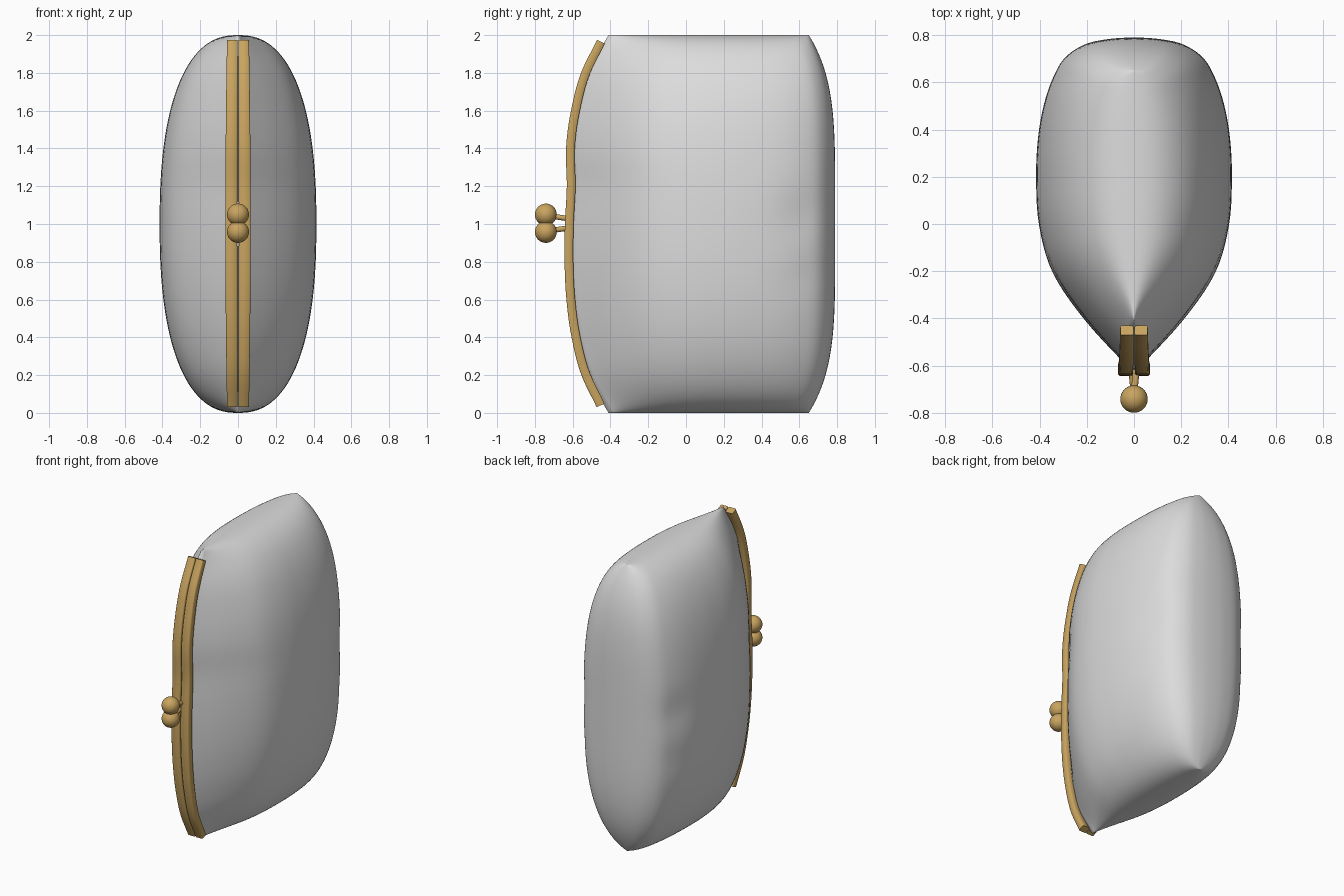
import bpy, bmesh, math
from mathutils import Vector

if "Cube" in bpy.data.objects:
    bpy.data.objects.remove(bpy.data.objects["Cube"])


def material(name, rgb):
    m = bpy.data.materials.new(name)
    m.diffuse_color = (*rgb, 1)
    m.use_nodes = True
    m.node_tree.nodes["Principled BSDF"].inputs["Base Color"].default_value = m.diffuse_color
    return m


GREY = material("grey fabric", (0.72, 0.72, 0.72))
GOLD = material("gold metal", (0.58, 0.37, 0.115))


def finish(name, bm, mat, angle):
    bmesh.ops.remove_doubles(bm, verts=bm.verts, dist=0.0005)
    bmesh.ops.dissolve_degenerate(bm, edges=bm.edges, dist=0.0001)
    bmesh.ops.recalc_face_normals(bm, faces=bm.faces)
    me = bpy.data.meshes.new(name)
    bm.to_mesh(me)
    bm.free()
    me.materials.append(mat)
    ob = bpy.data.objects.new(name, me)
    bpy.context.collection.objects.link(ob)
    bpy.ops.object.select_all(action='DESELECT')
    ob.select_set(True)
    bpy.context.view_layer.objects.active = ob
    bpy.ops.object.shade_smooth_by_angle(angle=math.radians(angle))
    return ob


def loft(name, rings, mat, angle, caps):
    bm = bmesh.new()
    rows = [[bm.verts.new(p) for p in r] for r in rings]
    n = len(rows[0])
    for a, b in zip(rows, rows[1:]):
        for i in range(n):
            j = (i + 1) % n
            bm.faces.new((a[i], a[j], b[j], b[i]))
    if caps:
        bm.faces.new(rows[0])
        bm.faces.new(rows[-1])
    return finish(name, bm, mat, angle)


def spline(pts, t):
    """Smooth curve through pts, with t from 0 to len(pts) - 1."""
    i = min(max(int(t), 0), len(pts) - 2)
    f = t - i
    p1, p2 = Vector(pts[i]), Vector(pts[i + 1])
    p0 = Vector(pts[i - 1]) if i else 2 * p1 - p2
    p3 = Vector(pts[i + 2]) if i + 2 < len(pts) else 2 * p2 - p1
    return 0.5 * (2 * p1 + (p2 - p0) * f + (2 * p0 - 5 * p1 + 4 * p2 - p3) * f**2
                  + (3 * p1 - p0 - 3 * p2 + p3) * f**3)


# Mouth line of the purse as (y, z)
MOUTH_Y = [-.41, -.525, -.582, -.61, -.62, -.618, -.608, -.612, -.585, -.527, -.41]
MOUTH = [(y, i * 0.2) for i, y in enumerate(MOUTH_Y)]


def mouth(z):
    return spline(MOUTH, z / 0.2)


def bar_line(z):
    return mouth(z) - Vector((0.025 * abs(z - 1) ** 8, 0))


# Half cross-section: depth fraction, width fraction (last point mirrors past the back)
SECTION = [(0, .03), (.15, .50), (.293, .83), (.436, .97), (.58, 1), (.70, .98),
           (.80, .925), (.88, .835), (.94, .71), (.98, .50), (.996, .25), (1, 0),
           (.996, -.25)]
STEPS = 5
half = [spline(SECTION, k / STEPS) for k in range(STEPS * (len(SECTION) - 2) + 1)]

# Pouch: plump cushion that pinches to a ridge at both ends
rings = []
for k in range(73):
    s = -math.cos(math.pi * k / 72)
    z = 1 + s
    bulge = max(0, 1 - abs(s) ** 2.4) ** (1 / 2.4)
    front = mouth(z)[0]
    back = 0.65 + 0.14 * (1 - abs(s) ** 4.5)
    ring = []
    for side, prof in ((1, half), (-1, half[::-1])):
        for u, w in prof:
            # soft diagonal folds across the rear corners
            wave = math.exp(-((z - 1.04) / .13) ** 2) \
                + .4 * math.exp(-((z - .72 - .3 * (u - .9)) / .1) ** 2)
            fold = 1 - 0.035 * math.exp(-((u - .88) / .09) ** 2) * wave
            ring.append((side * 0.415 * bulge * max(w, 0) * fold,
                         front + (back - front) * u, z))
    rings.append(ring)
loft("pouch", rings, GREY, 70, False)

# Clasp frame: a pair of softly rounded bars following the mouth
T, C = 0.023, 0.005
for side, label in ((-1, "left"), (1, "right")):
    rings = []
    for k in range(49):
        z = 0.04 + k * (1.965 - 0.04) / 48
        p = bar_line(z)
        d = (bar_line(z + .01) - bar_line(z - .01)).normalized()
        n = Vector((d.y, -d.x))
        mid = 1 - ((z - 1) / 0.965) ** 2
        a, b = 0.002 + 0.002 * mid, 0.058 + 0.009 * mid
        outline = [(a, -T + C), (a + C, -T), (b - C, -T), (b, -T + C),
                   (b, T - C), (b - C, T), (a + C, T), (a, T - C)]
        rings.append([(side * x, p.x + n.x * h, p.y + n.y * h) for x, h in outline])
    loft(label + "_frame_bar", rings, GOLD, 50, True)

# Kiss-lock: two balls on short stems
for label, z, zb, x in (("upper", 1.05, 1.027, .01), ("lower", 0.958, 0.98, -.01)):
    bm = bmesh.new()
    bmesh.ops.create_uvsphere(bm, u_segments=32, v_segments=16, radius=0.058)
    ball = finish(label + "_clasp_ball", bm, GOLD, 60)
    ball.location = (0, -0.742, z)
    start, end = Vector((0, -0.72, z - (z - zb) * .3)), Vector((x, -0.615, zb))
    bm = bmesh.new()
    bmesh.ops.create_cone(bm, cap_ends=True, segments=16, radius1=0.014,
                          radius2=0.014, depth=(end - start).length)
    stem = finish(label + "_clasp_stem", bm, GOLD, 40)
    stem.location = (start + end) / 2
    stem.rotation_euler = (end - start).to_track_quat('Z', 'Y').to_euler()
